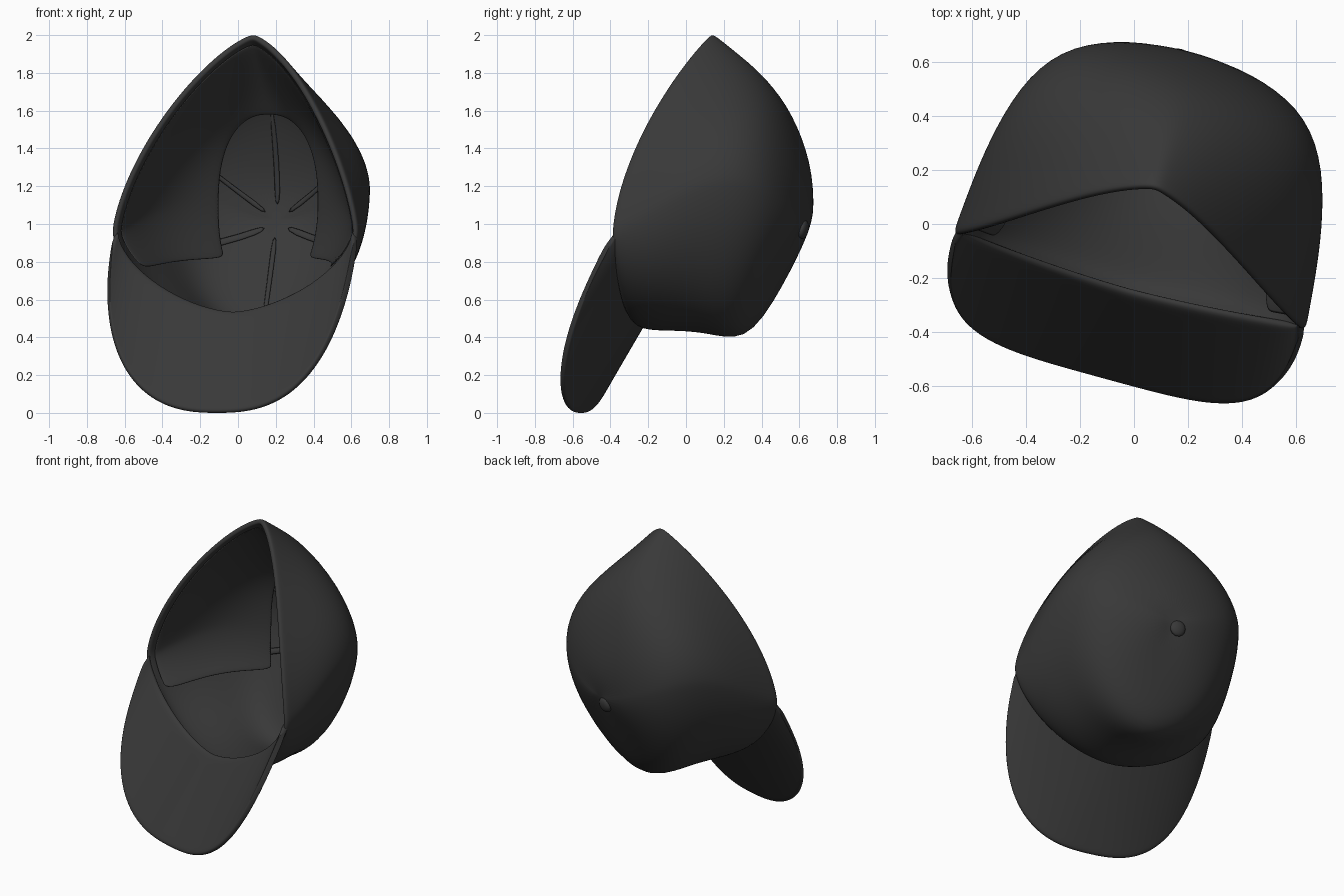
import bpy, bmesh, math
from mathutils import Vector

if "Cube" in bpy.data.objects:
    bpy.data.objects.remove(bpy.data.objects["Cube"])

# One dark fabric colour
fabric = bpy.data.materials.new("charcoal_fabric")
fabric.diffuse_color = (0.04, 0.04, 0.04, 1)
fabric.use_nodes = True
fabric.node_tree.nodes["Principled BSDF"].inputs["Base Color"].default_value = fabric.diffuse_color

# The cap is turned about z: u = across the cap, v = towards the button
YAW = -math.radians(15.3)
CU, CENTRE_U = math.cos(YAW), 0.04


def world(u, v, z):
    u += CENTRE_U
    return Vector((CU * u - math.sin(YAW) * v, math.sin(YAW) * u + CU * v, z))


# Crown rings: v top, v side, v bottom, half width, z top, z side, z bottom, roundness up, down
RINGS = [
    (0.155, -0.21, -0.27, .68, 2.01, .96, .49, 1.42, 1.65),
    (0.18, -0.16, -0.23, .675, 1.995, .97, .435, 1.44, 1.9),
    (0.30, 0.02, -0.06, .66, 1.90, 1.06, .435, 1.55, 2.1),
    (0.42, 0.22, 0.12, .63, 1.80, 1.18, .425, 1.65, 2.0),
    (0.54, 0.43, 0.33, .565, 1.65, 1.22, .37, 1.85, 1.85),
    (0.62, 0.58, 0.45, .44, 1.45, 1.16, .57, 2.0, 1.9),
    (0.67, 0.655, 0.55, .23, 1.25, 1.07, .77, 2.0, 2.0),
    (0.673, 0.665, 0.625, .07, 1.10, 1.02, .93, 2.0, 2.0),
]


def ring_point(r, a):
    vt, vs, vb, w, zt, zs, zb, nu, nl = r
    c, s = math.cos(a), math.sin(a)
    n, vx, zx, p = (nu, vt, zt, 1.75) if s >= 0 else (nl, vb, zb, 1.5)
    k = abs(s) ** (2 / n)
    u = math.copysign(w * abs(c) ** (2 / n), c)
    return world(u, vs + (vx - vs) * k ** p, zs + (zx - zs) * k)


def brim_outer(a):
    c, s = math.cos(a), math.sin(a)
    k = abs(s) ** (2 / 2.55)
    u = math.copysign(.668 * abs(c) ** (2 / 2.55), c)
    return world(u, -.20 - .375 * (1 - (1 - min(k, 1)) ** 1.5), .95 * (1 - k))


def loft(name, rows, closed, thick, cap=False, offset=-1, levels=2):
    bm = bmesh.new()
    grid = [[bm.verts.new(p) for p in row] for row in rows]
    n = len(rows[0])
    for r0, r1 in zip(grid, grid[1:]):
        for i in range(n if closed else n - 1):
            j = (i + 1) % n
            bm.faces.new((r0[i], r0[j], r1[j], r1[i]))
    if cap:
        bm.faces.new(grid[-1])
    bmesh.ops.remove_doubles(bm, verts=bm.verts, dist=0.002)
    bmesh.ops.recalc_face_normals(bm, faces=bm.faces)
    # outside of the cloth should look away from the head cavity
    hub = Vector((0.1, 0.05, 1.0))
    if sum((f.calc_center_median() - hub).dot(f.normal) for f in bm.faces) < 0:
        bmesh.ops.reverse_faces(bm, faces=bm.faces)
    me = bpy.data.meshes.new(name)
    bm.to_mesh(me)
    bm.free()
    me.materials.append(fabric)
    ob = bpy.data.objects.new(name, me)
    bpy.context.collection.objects.link(ob)
    so = ob.modifiers.new("thickness", 'SOLIDIFY')
    so.thickness, so.offset = thick, offset
    sub = ob.modifiers.new("smooth", 'SUBSURF')
    sub.levels = sub.render_levels = levels
    me.shade_smooth()
    return ob


# Crown
N = 48
angles = [2 * math.pi * i / N for i in range(N)]
loft("crown", [[ring_point(r, a) for a in angles] for r in RINGS], True, 0.035, cap=True)

# Brim, from just inside the lower half of the rim to its rounded outline
low = [math.pi + math.pi * (i + .2) / 36.4 for i in range(37)]
INNER = (0.15, -0.195, -0.24, .655, 2.0, .96, .535, 1.4, 1.6)
rows = []
for t in (0, .1, .3, .55, .78, .94, 1):
    rows.append([ring_point(INNER, a).lerp(brim_outer(a), t) for a in low])
loft("brim", rows, False, 0.035, offset=0)

# Loose sweatband lining the sides and top of the cavity
LINING = [
    (0.15, -0.18, -0.22, .645, 1.96, .96, .54, 1.42, 1.6),
    (0.30, 0.10, 0.06, .57, 1.80, 1.06, .56, 1.5, 1.9),
    (0.41, 0.32, 0.25, .43, 1.67, 1.10, .58, 1.75, 2.0),
    (0.47, 0.47, 0.40, .27, 1.58, 1.11, .62, 2.4, 2.3),
]
arc = [math.radians(-34 + 248 * i / 40) for i in range(41)]
loft("sweatband", [[ring_point(r, a) for a in arc] for r in LINING], False, 0.012)

# Seam tapes radiating from the button inside the crown
for i in range(6):
    a0 = math.radians(30 + 60 * i)
    strip = []
    for r in RINGS[4:]:
        row = []
        for side in (-1, 1):
            p = ring_point(r, a0 + side * .017 / r[3])
            row.append(p + (Vector((0.14, 0.1, 1.02)) - p).normalized() * .04)
        strip.append(row)
    loft("seam_tape", strip, False, 0.014, levels=1)

# Button at the middle of the back
bpy.ops.mesh.primitive_uv_sphere_add(segments=16, ring_count=8, radius=0.05,
                                     location=world(-.04, .645, .97))
button = bpy.context.object
button.name = "button"
button.scale = (1, .5, 1)
button.rotation_euler = (math.radians(-12), 0, YAW)
button.data.materials.append(fabric)
bpy.ops.object.shade_smooth_by_angle()
